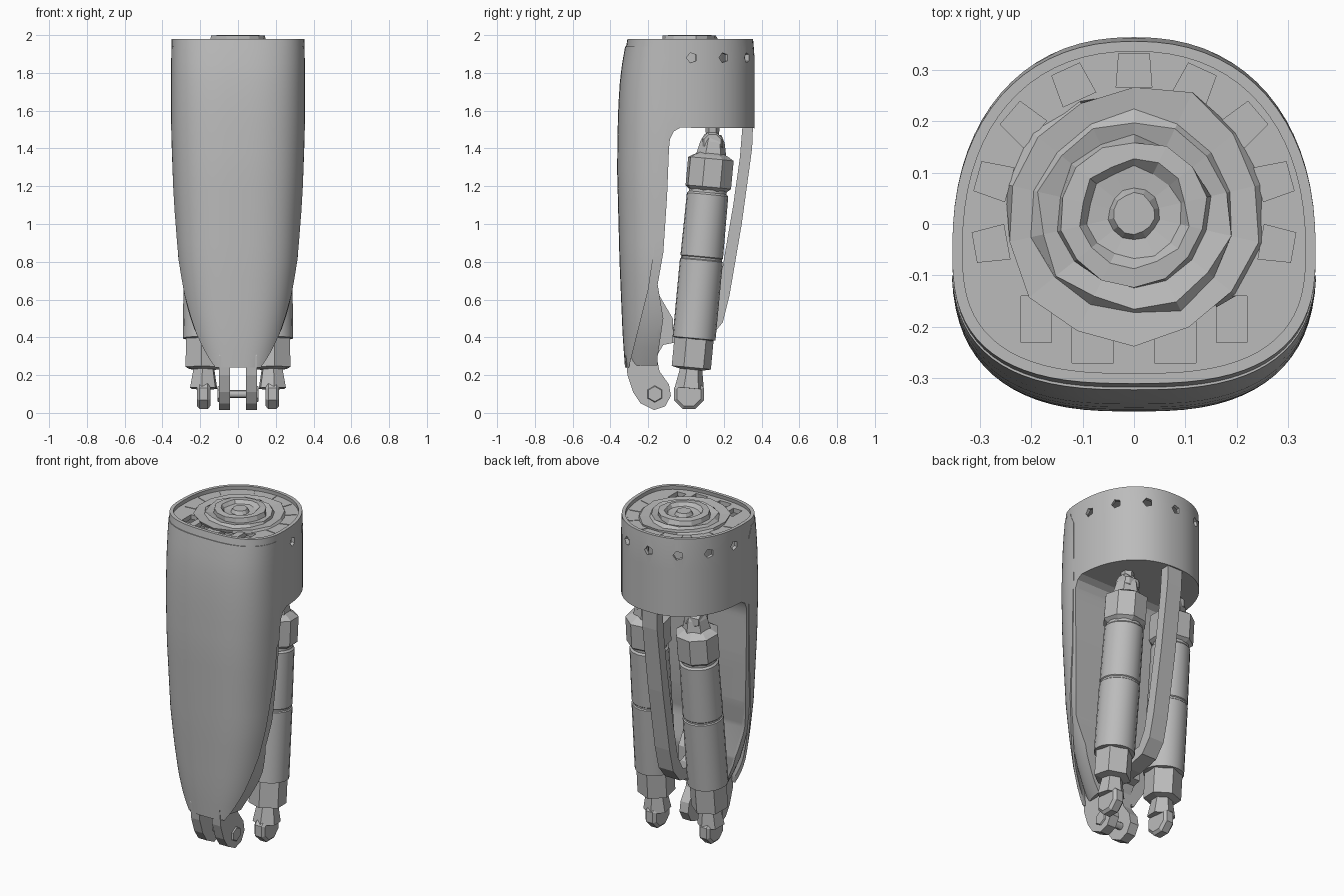
import bpy, bmesh, math, random
from mathutils import Vector

random.seed(4)
if "Cube" in bpy.data.objects:
    bpy.data.objects.remove(bpy.data.objects["Cube"])

grey = bpy.data.materials.new("plain_grey")
grey.use_nodes = True
grey.diffuse_color = (0.5, 0.5, 0.5, 1)
grey.node_tree.nodes["Principled BSDF"].inputs["Base Color"].default_value = (0.5, 0.5, 0.5, 1)


def make(name, rings, loop=False, smooth=30):
    """Skin a stack of vertex rings; cap the ends or close the stack on itself."""
    bm = bmesh.new()
    rows = [[bm.verts.new(p) for p in r] for r in rings]
    n = len(rows[0])
    pairs = list(zip(rows, rows[1:]))
    if loop:
        pairs.append((rows[-1], rows[0]))
    else:
        bm.faces.new(rows[0])
        bm.faces.new(rows[-1])
    for a, b in pairs:
        for i in range(n):
            j = (i + 1) % n
            bm.faces.new((a[i], a[j], b[j], b[i]))
    bmesh.ops.recalc_face_normals(bm, faces=bm.faces)
    mesh = bpy.data.meshes.new(name)
    bm.to_mesh(mesh)
    bm.free()
    mesh.materials.append(grey)
    ob = bpy.data.objects.new(name, mesh)
    bpy.context.collection.objects.link(ob)
    if smooth:
        shade(ob, smooth)
    return ob


def select(ob):
    bpy.ops.object.select_all(action='DESELECT')
    ob.select_set(True)
    bpy.context.view_layer.objects.active = ob


def shade(ob, degrees=30):
    select(ob)
    bpy.ops.object.shade_smooth_by_angle(angle=math.radians(degrees))


def prism(name, pts, x0, x1):
    """Side outline (y, z) extruded across x."""
    return make(name, [[(x, y, z) for y, z in pts] for x in (x0, x1)], smooth=0)


def lathe(name, profile, start, end, seg=20, smooth=30, jitter=0):
    """Turn (radius, distance) pairs about the line from start to end."""
    start = Vector(start)
    axis = (Vector(end) - start).normalized()
    rot = axis.to_track_quat('Z', 'Y')
    rings = []
    for r, d in profile:
        ring = []
        for i in range(seg):
            a = 2 * math.pi * (i + 0.5) / seg
            k = r * (1 + random.uniform(-jitter, jitter))
            ring.append(start + rot @ Vector((k * math.cos(a), k * math.sin(a), d)))
        rings.append(ring)
    return make(name, rings, smooth=smooth)


def cut(ob, cutters):
    for c in cutters:
        c.hide_render = True
        mod = ob.modifiers.new("cut", 'BOOLEAN')
        mod.object, mod.operation, mod.solver = c, 'DIFFERENCE', 'EXACT'
        select(ob)
        bpy.ops.object.modifier_apply(modifier=mod.name)
        bpy.data.objects.remove(c)
    shade(ob)


def lerp(table, z):
    for (a, u), (b, v) in zip(table, table[1:]):
        if z <= b:
            t = max(0, (z - a) / (b - a))
            return u + (v - u) * t
    return table[-1][1]


# Limb cross-sections: half width and front depth by height
WIDE = [(.2, .2), (.4, .26), (.6, .295), (.8, .32), (1.2, .341), (1.5, .35), (1.98, .35)]
SLIM = [(.15, .1), (.25, .13), (.4, .22), (.6, .285), (.8, .318), (1.2, .34), (1.5, .353), (1.98, .353)]
FRONT = [(.2, .315), (.4, .33), (.8, .347), (1.3, .36), (1.6, .355), (1.8, .342), (1.98, .31)]


def section(z, grow, widths, n=72):
    w, f = lerp(widths, z) + grow, lerp(FRONT, z) + grow - .05
    b = (.413 if z < 1.92 else .405) + grow
    ring = []
    for i in range(n):
        a = 2 * math.pi * i / n
        c, s = math.cos(a), math.sin(a)
        e, depth = (2 / 2.25, b) if s > 0 else (2 / 2.75, f)
        ring.append((math.copysign(abs(c) ** e, c) * w,
                     math.copysign(abs(s) ** e, s) * depth - .05, z))
    return ring


def stack(z0, z1, grow, widths):
    return [section(z0 + (z1 - z0) * i / 18, grow, widths) for i in range(19)]


def shell(name, z0, z1, grow, thick, widths):
    inner = stack(z0, z1, grow - thick, widths)
    return make(name, stack(z0, z1, grow, widths) + inner[::-1], loop=True, smooth=0)


def opening():
    """Round-cornered side profile of the open rear."""
    return prism("opening_cutter", [
        (-.09, 1.4), (-.085, 1.45), (-.065, 1.49), (-.03, 1.51), (.6, 1.505), (.6, 0), (-.16, 0),
        (-.15, .3), (-.12, .5), (-.15, .68), (-.12, .85), (-.1, 1.15)], -1, 1)


# Collar and side frame, open at the back and pierced by small holes
frame = shell("frame_and_collar", .25, 1.98, 0, .02, SLIM)
holes = []
for deg in (5, 34, 62, 90, 118, 146, 175):
    d = Vector((math.cos(math.radians(deg)), math.sin(math.radians(deg)), 0))
    holes.append(lathe("hole_cutter", [(.028, .2), (.028, .6)], (0, 0, 1.88), d + Vector((0, 0, 1.88)), 5, 0))
cut(frame, [opening()] + holes)

# Solid core: flat rear wall rounding into the collar's underside
core = make("rear_wall", stack(.26, 1.6, -.012, SLIM), smooth=0)
cut(core, [opening()])

# Front cover
cover = shell("front_cover", .24, 1.94, .005, .012, WIDE)
cut(cover, [prism("cover_cutter", [
    (-.14, 2.1), (-.13, 1.93), (-.1, 1.87), (-.1, 1.5), (-.13, 1.1), (-.17, .85), (-.2, .65),
    (-.25, .45), (-.3, .25), (-.31, .15), (.6, .15), (.6, 2.1)], -1, 1)])

# Slotted top plate
plate = make("top_plate", [section(z, -.012, SLIM) for z in (1.93, 1.957)])
slots = []
for x0, x1, y in ((.04, .12, -.25), (.16, .22, -.21)):
    for s in (-1, 1):
        slots.append(prism("slot_cutter", [(y - .02, 1.8), (y + .07, 1.8), (y + .07, 2.1), (y - .02, 2.1)],
                           *sorted((s * x0, s * x1))))
cut(plate, slots)

# Raised tabs around the top plate
for i in range(9):
    a = math.radians(-10 + i * 25)
    d = Vector((math.cos(a), math.sin(a) * 1.02, 0))
    t = Vector((-d.y, d.x, 0))
    base = [d * .25 - t * .035, d * .25 + t * .035, d * .315 + t * .03, d * .315 - t * .03]
    make("top_tab", [[p + Vector((0, .01, z)) for p in base] for z in (1.95, 1.96)], smooth=0)

# Faceted rings of the top joint and its housing inside the collar
lathe("top_joint", [(.25, 0), (.25, .02), (.2, .015), (.185, .03), (.148, .02), (.14, .047),
                    (.105, .05), (.09, .03), (.05, .025), (.04, .045)],
      (0, .02, 1.95), (0, .02, 2.1), 14, 0, .05)
lathe("joint_housing", [(.2, 0), (.2, .36)], (0, .02, 1.58), (0, .02, 2))

# Rear spine sweeping forward to the bracket
prism("rear_spine", [
    (.355, 1.53), (.35, 1.4), (.295, 1.0), (.23, .62), (.195, .48), (.13, .4), (0, .37), (-.2, .37),
    (-.2, .5), (-.02, .44), (.1, .46), (.15, .55), (.19, .75), (.25, 1.1), (.285, 1.35), (.3, 1.53)], -.05, .05)
prism("foot_bracket", [
    (-.3, .6), (-.14, .62), (-.07, .5), (-.07, .37), (-.12, .36), (-.15, .31), (-.16, .26), (-.29, .26)], -.1, .1)

for s in (-1, 1):
    side = "left" if s > 0 else "right"
    # Ankle fork
    prism(side + "_foot_fork", [
        (-.32, .3), (-.31, .2), (-.28, .11), (-.24, .05), (-.17, .015), (-.11, .035), (-.08, .09),
        (-.09, .15), (-.14, .22), (-.16, .32), (-.15, .4), (-.3, .4)], *sorted((s * .042, s * .1)))
    lathe(side + "_fork_boss", [(.05, .09), (.04, .108)], (0, -.165, .1), (s, -.165, .1), 6, 0)

    # Linear actuator: stepped body along a tilted axis
    low, high = Vector((s * .182, .015, .1)), Vector((s * .165, .14, 1.43))
    lathe(side + "_actuator_block", [(.078, .03), (.06, .13), (.105, .14), (.105, .31)], low, high, 6, 0)
    lathe(side + "_actuator_body", [
        (.09, .29), (.114, .295), (.114, .71), (.108, .715), (.108, .725), (.113, .73),
        (.11, 1.06), (.1, 1.07), (.1, 1.1)], low, high)
    lathe(side + "_actuator_cap", [(.1, 1.08), (.125, 1.1), (.125, 1.25), (.1, 1.265), (.07, 1.28)], low, high, 8, 0)
    lathe(side + "_actuator_neck", [(.085, 1.25), (.065, 1.34), (.045, 1.38)], low, high, 6, 0)

    # Pivot eyes at both ends
    for part, p, r, h in (("lower_eye", low, .086, .036), ("upper_eye", high, .06, .05)):
        lathe(side + "_" + part, [(r * .3, -h), (r * .8, -h), (r, -h * .6), (r, h * .6), (r * .8, h), (r * .3, h)],
              p, p + Vector((1, 0, 0)), 8, 0)
    lathe(side + "_upper_mount", [(.03, 0), (.04, .1)], high, high + Vector((0, 0, 1)), 6, 0)

# Ankle pin
lathe("ankle_pin", [(.022, 0), (.022, .16)], (-.08, -.165, .1), (1, -.165, .1), 12)
